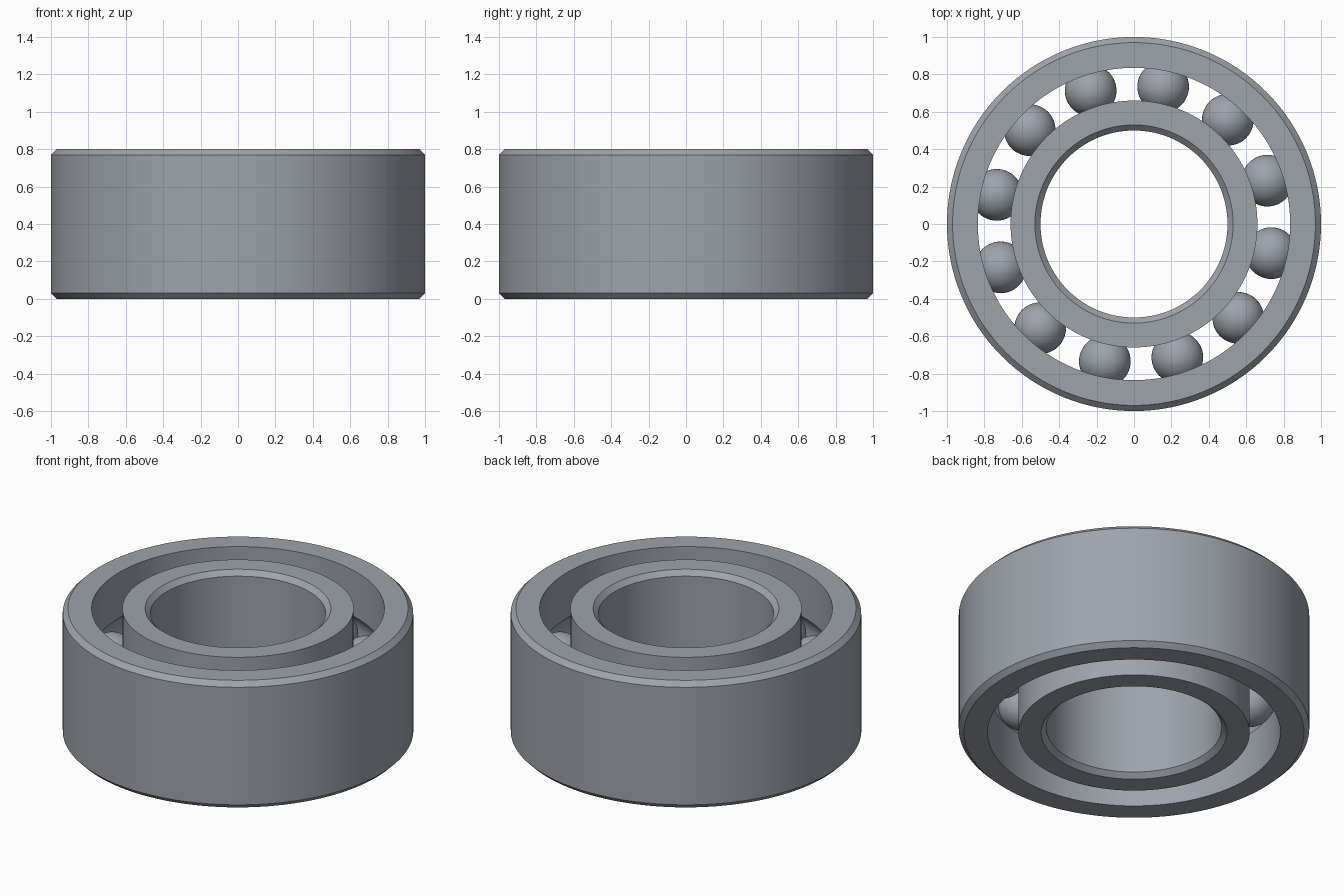
import bpy
import math

HEIGHT, MID = 0.8, 0.4
PITCH, BALL_R = 0.75, 0.138
CHAMFER = 0.03
BALLS, SEGMENTS = 12, 128

cube = bpy.data.objects.get("Cube")
if cube:
    bpy.data.objects.remove(cube, do_unlink=True)

steel = bpy.data.materials.new("steel grey")
steel.use_nodes = True
colour = (0.34, 0.37, 0.415, 1)
steel.diffuse_color = colour
steel.node_tree.nodes["Principled BSDF"].inputs["Base Color"].default_value = colour


def smooth(obj, degrees=30):
    bpy.ops.object.select_all(action="DESELECT")
    obj.select_set(True)
    bpy.context.view_layer.objects.active = obj
    bpy.ops.object.shade_smooth_by_angle(angle=math.radians(degrees))


def race(name, plain_r, track_r):
    """Ring turned from a profile: chamfered plain wall and a grooved ball track."""
    side = 1 if track_r > PITCH else -1
    groove_r = BALL_R + 0.002
    half = math.acos(abs(track_r - PITCH) / groove_r)
    steps = 16
    # Groove arc from its lower lip to its upper lip
    arc = []
    for i in range(steps + 1):
        a = -half + 2 * half * i / steps
        arc.append((PITCH + side * groove_r * math.cos(a), MID + groove_r * math.sin(a)))
    lip = plain_r - side * CHAMFER
    profile = [(track_r, 0), *arc, (track_r, HEIGHT), (lip, HEIGHT),
               (plain_r, HEIGHT - CHAMFER), (plain_r, CHAMFER), (lip, 0)]
    if side > 0:
        profile.reverse()

    n = len(profile)
    verts, faces = [], []
    for s in range(SEGMENTS):
        t = math.tau * s / SEGMENTS
        verts += [(r * math.cos(t), r * math.sin(t), z) for r, z in profile]
        nxt = (s + 1) % SEGMENTS
        for i in range(n):
            j = (i + 1) % n
            faces.append((s * n + i, s * n + j, nxt * n + j, nxt * n + i))
    mesh = bpy.data.meshes.new(name)
    mesh.from_pydata(verts, [], faces)
    mesh.materials.append(steel)
    obj = bpy.data.objects.new(name, mesh)
    bpy.context.collection.objects.link(obj)

    # Consistent outward normals
    bpy.ops.object.select_all(action="DESELECT")
    obj.select_set(True)
    bpy.context.view_layer.objects.active = obj
    bpy.ops.object.mode_set(mode="EDIT")
    bpy.ops.mesh.select_all(action="SELECT")
    bpy.ops.mesh.normals_make_consistent(inside=False)
    bpy.ops.object.mode_set(mode="OBJECT")
    smooth(obj)


# Outer and inner races
race("outer_race", 1.0, 0.835)
race("inner_race", 0.5, 0.66)

# Balls evenly spaced around the track, sharing one mesh
bpy.ops.mesh.primitive_uv_sphere_add(segments=48, ring_count=24, radius=BALL_R)
first = bpy.context.object
first.name = "ball_1"
first.data.name = "ball"
first.data.materials.append(steel)
smooth(first)
for k in range(BALLS):
    ball = first if k == 0 else first.copy()
    if k:
        ball.name = f"ball_{k + 1}"
        bpy.context.collection.objects.link(ball)
    a = math.radians(18) + math.tau * k / BALLS
    ball.location = (PITCH * math.cos(a), PITCH * math.sin(a), MID)
